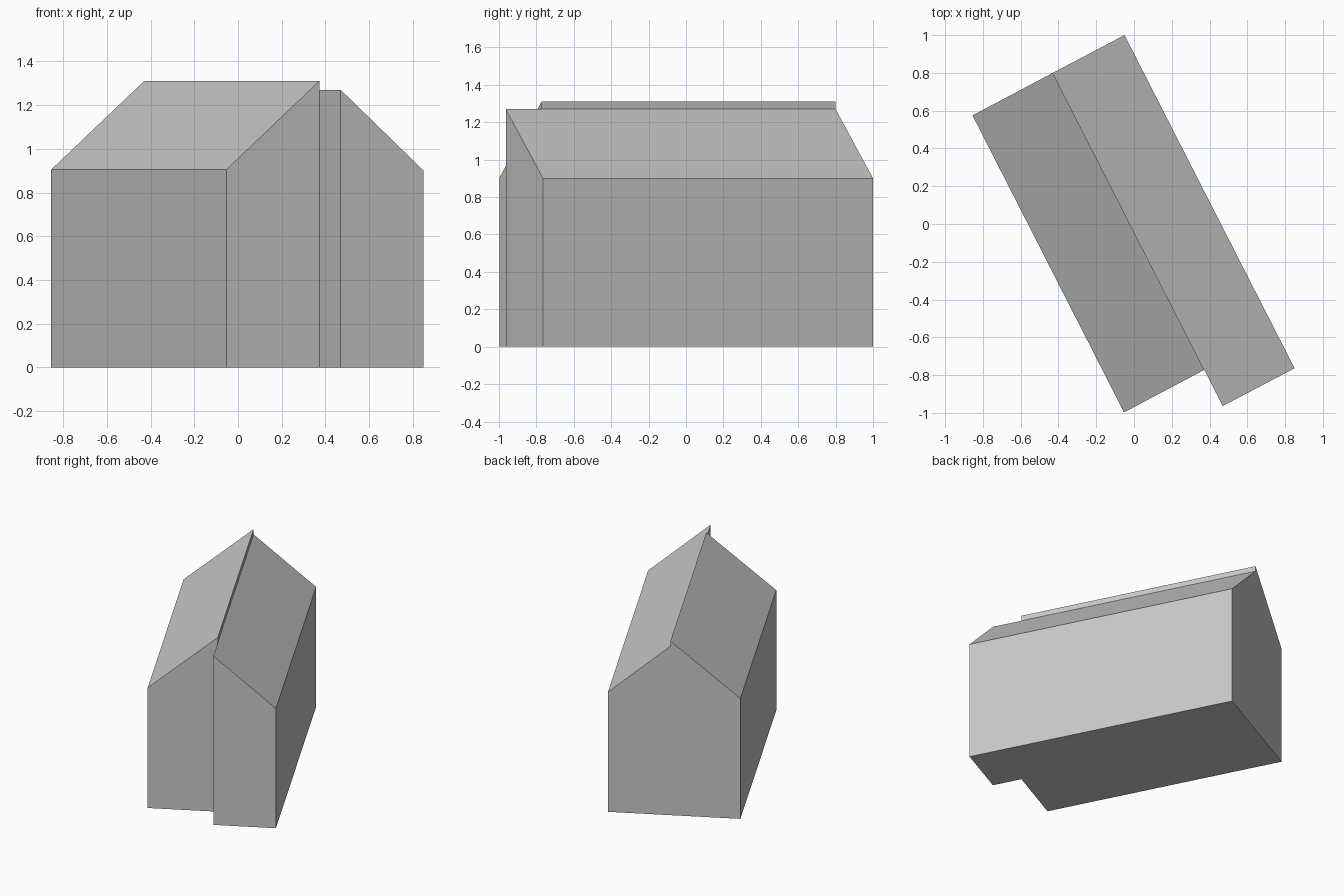
import bpy
import bmesh
from mathutils import Vector

cube = bpy.data.objects.get("Cube")
if cube:
    bpy.data.objects.remove(cube, do_unlink=True)

# Single plain grey for walls and roofs
grey = bpy.data.materials.new("plain_grey")
grey.use_nodes = True
colour = (0.58, 0.58, 0.58, 1)
grey.diffuse_color = colour
grey.node_tree.nodes["Principled BSDF"].inputs["Base Color"].default_value = colour

# Shared direction of the ridge, running from back to front
ALONG = Vector((0.4545, -0.8907, 0)).normalized()
RIDGE_BACK = Vector((-0.43, 0.80, 0))


def wing(name, eave_back, length, eave_height, ridge_height):
    """Extrude one lean-to gable section along the ridge."""
    eave = Vector((*eave_back, 0))
    up = Vector((0, 0, 1))
    section = [eave, RIDGE_BACK, RIDGE_BACK + up * ridge_height, eave + up * eave_height]
    bm = bmesh.new()
    gable = bm.faces.new([bm.verts.new(p) for p in section])
    result = bmesh.ops.extrude_face_region(bm, geom=[gable], use_keep_orig=True)
    moved = [g for g in result["geom"] if isinstance(g, bmesh.types.BMVert)]
    bmesh.ops.translate(bm, verts=moved, vec=ALONG * length)
    bmesh.ops.recalc_face_normals(bm, faces=bm.faces)
    mesh = bpy.data.meshes.new(name)
    bm.to_mesh(mesh)
    bm.free()
    mesh.materials.append(grey)
    obj = bpy.data.objects.new(name, mesh)
    bpy.context.collection.objects.link(obj)
    return obj


# Two half houses meeting at the ridge, one slightly taller, one longer
wing("right_half_house", (-0.855, 0.575), 1.765, 0.905, 1.31)
wing("left_half_house", (-0.05, 1.0), 1.98, 0.90, 1.27)
